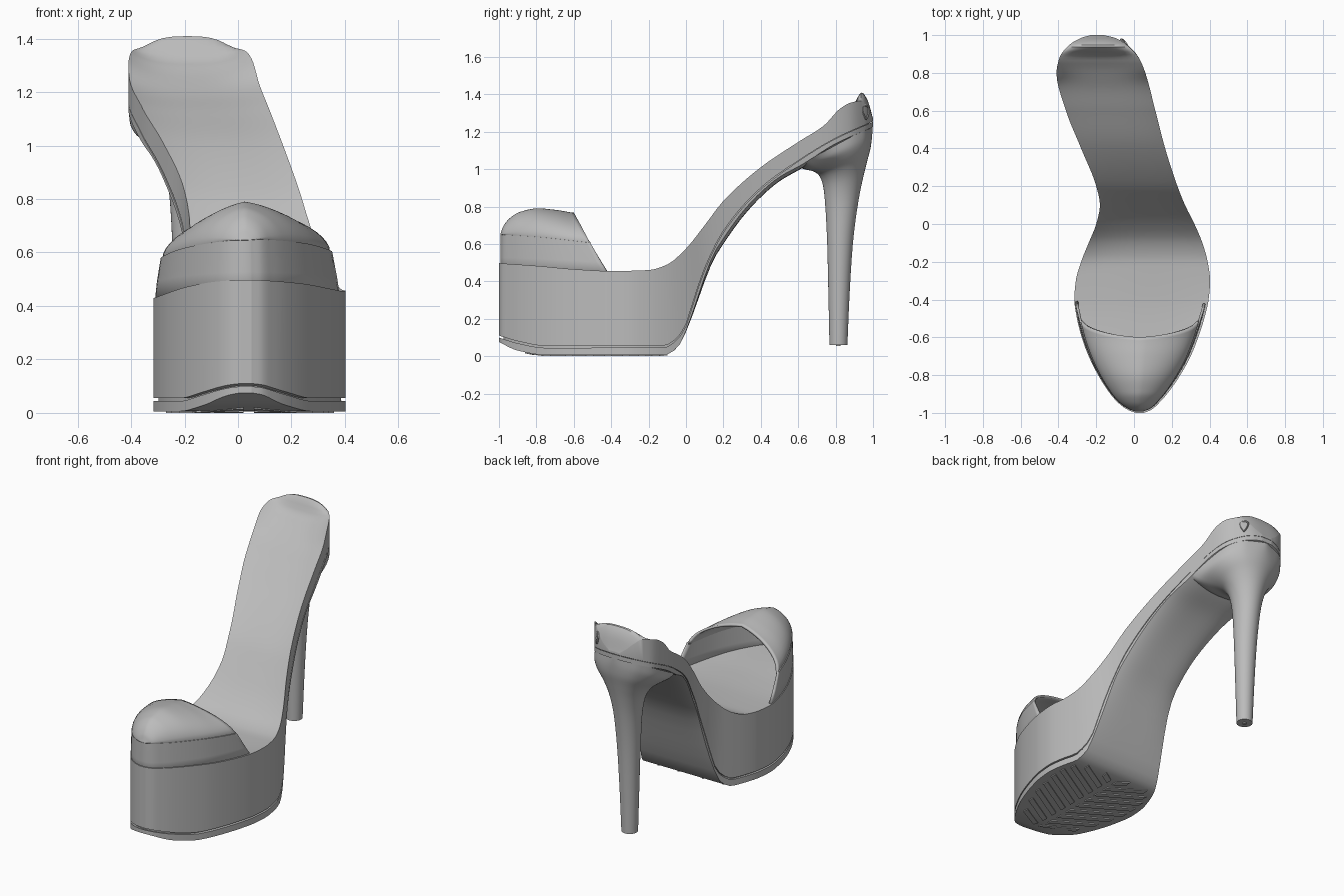
import bpy, bmesh, math
from mathutils import Vector

cube = bpy.data.objects.get("Cube")
if cube:
    bpy.data.objects.remove(cube, do_unlink=True)

grey = bpy.data.materials.new("plain grey")
grey.use_nodes = True
shade = (0.5, 0.5, 0.5, 1)
grey.diffuse_color = shade
grey.node_tree.nodes["Principled BSDF"].inputs["Base Color"].default_value = shade


def smooth_curve(points):
    """Return a monotone smooth interpolator through (position, value) pairs."""
    xs, vs = zip(*points)
    slopes = [(vs[i + 1] - vs[i]) / (xs[i + 1] - xs[i]) for i in range(len(xs) - 1)]
    tangents = [slopes[0]]
    for a, b in zip(slopes, slopes[1:]):
        tangents.append(2 * a * b / (a + b) if a * b > 0 else 0)
    tangents.append(slopes[-1])

    def value(x):
        x = min(max(x, xs[0]), xs[-1])
        i = 0
        while i < len(slopes) - 1 and x > xs[i + 1]:
            i += 1
        h = xs[i + 1] - xs[i]
        t = (x - xs[i]) / h
        s = t * t * (3 - 2 * t)
        bend = h * (tangents[i] * t * (1 - t) ** 2 - tangents[i + 1] * t * t * (1 - t))
        return vs[i] * (1 - s) + vs[i + 1] * s + bend
    return value


def finish(name, bm, angle=32):
    """Turn a bmesh into a smooth-shaded object with the shared material."""
    bmesh.ops.remove_doubles(bm, verts=bm.verts, dist=1e-5)
    bmesh.ops.recalc_face_normals(bm, faces=bm.faces)
    mesh = bpy.data.meshes.new(name)
    bm.to_mesh(mesh)
    bm.free()
    mesh.materials.append(grey)
    obj = bpy.data.objects.new(name, mesh)
    bpy.context.collection.objects.link(obj)
    bpy.ops.object.select_all(action='DESELECT')
    obj.select_set(True)
    bpy.context.view_layer.objects.active = obj
    bpy.ops.object.shade_smooth_by_angle(angle=math.radians(angle))
    return obj


def loft(name, rings, closed=True, caps=True):
    """Skin a list of rings, optionally closing each ring and capping the ends."""
    bm = bmesh.new()
    rows = [[bm.verts.new(p) for p in ring] for ring in rings]
    count = len(rows[0])
    for a, b in zip(rows, rows[1:]):
        for i in range(count if closed else count - 1):
            j = (i + 1) % count
            bm.faces.new((a[i], a[j], b[j], b[i]))
    if caps:
        bm.faces.new(rows[0])
        bm.faces.new(rows[-1])
    return finish(name, bm)


# Footprint: right and left edges along the length
right_edge = smooth_curve([
    (-1, .01), (-.985, -.03), (-.95, -.08), (-.9, -.125), (-.8, -.19), (-.7, -.24),
    (-.6, -.277), (-.5, -.302), (-.4, -.316), (-.3, -.308), (-.2, -.28), (-.1, -.24),
    (0, -.2), (.1, -.18), (.2, -.2), (.4, -.28), (.6, -.36), (.8, -.41), (.88, -.395),
    (.95, -.34), (.985, -.28), (1, -.23)])
left_edge = smooth_curve([
    (-1, .05), (-.985, .09), (-.95, .13), (-.9, .175), (-.8, .245), (-.7, .3),
    (-.6, .34), (-.5, .372), (-.4, .395), (-.3, .403), (-.2, .39), (-.1, .362),
    (0, .32), (.1, .27), (.2, .23), (.4, .165), (.6, .113), (.8, .06), (.88, .025),
    (.95, -.04), (.985, -.1), (1, -.16)])


def footprint(y):
    """Middle and half width of the sole at a station."""
    return (left_edge(y) + right_edge(y)) / 2, (left_edge(y) - right_edge(y)) / 2


def level(height):
    """A profile with the same value everywhere."""
    return lambda y: height


# Side profiles: footbed rim, lower edge of the body, underside of the outsole
rim = smooth_curve([
    (-1, .497), (-.8, .483), (-.6, .465), (-.4, .455), (-.2, .46), (-.1, .49), (0, .575),
    (.1, .7), (.2, .83), (.4, 1.01), (.6, 1.145), (.74, 1.235), (.82, 1.32),
    (.88, 1.355), (.94, 1.365), (.97, 1.335), (1, 1.27)])
body_base = smooth_curve([
    (-1, .11), (-.9, .08), (-.75, .055), (-.12, .055), (-.05, .095), (0, .17),
    (.05, .33), (.1, .47), (.2, .67), (.4, .9), (.6, 1.045), (.8, 1.165), (1, 1.255)])
underside = smooth_curve([
    (-1, .075), (-.9, .03), (-.75, .006), (-.12, .006), (-.05, .04), (0, .13),
    (.05, .26), (.1, .4), (.15, .52), (.2, .6), (.3, .74), (.4, .85), (.5, .935),
    (.62, 1.005), (.8, 1.125), (1, 1.225)])
dish = smooth_curve([(-1, 0), (-.5, .012), (.4, .012), (.6, .02), (.74, .028), (.82, .055),
                     (.88, .04), (.94, -.045), (.97, -.035), (1, 0)])
lean = smooth_curve([(-1, 0), (-.45, .025), (-.25, .025), (0, 0), (1, 0)])
crown = smooth_curve([(-1, 0), (-.05, 0), (.15, .03), (.6, .02), (1, 0)])
gap = smooth_curve([(-1, .011), (.4, .008), (.7, .002), (1, .002)])


def slab(name, top, bottom, scale=1, sink=level(0), tilt=level(0), bulge=level(0)):
    """Loft a sole-shaped layer between two side profiles."""
    across = [math.sin(math.pi * (i / 16 - 0.5)) for i in range(17)]
    rings = []
    for step in range(97):
        y = -math.cos(math.pi * step / 96)
        mid, half = footprint(y)
        upper, lower = [], []
        for u in across:
            x = mid + half * scale * u
            high = top(y) - sink(y) * (1 - abs(u) ** 3) - tilt(y) * max(0, -u) ** 2
            upper.append((x, y * (1 + scale) / 2, high))
            lower.append((x, y * (1 + scale) / 2, bottom(y) + bulge(y) * u ** 4))
        rings.append(upper + lower[::-1])
    return loft(name, rings)


slab("platform_and_footbed", rim, body_base, sink=dish, tilt=lean)
slab("groove_filler", lambda y: body_base(y) + .01, lambda y: body_base(y) - .02, scale=.95)
slab("outsole", lambda y: body_base(y) - gap(y), underside, bulge=crown)

# Toe cap: straight side walls, then a peaked dome with an oblique rear opening
crest = smooth_curve([(-1, .65), (-.985, .69), (-.95, .732), (-.9, .763), (-.8, .783),
                      (-.7, .775), (-.6, .76), (-.4, .75)])
seam = smooth_curve([(-1, .645), (-.8, .632), (-.5, .6), (-.4, .59)])
base = .41
section = [(-1, h, 0) for h in (0, .5, 1)]
for i in range(25):
    angle = math.pi * i / 24
    section.append((-math.cos(angle) * .982, 1,
                    .82 * math.sin(angle) + .18 * (1 - abs(math.cos(angle)))))
section += [(1, h, 0) for h in (1, .5, 0)]
rings = []
for step in range(41):
    forward = (step / 40) ** 2
    ring = []
    for u, wall, arch in section:
        end_z = base + .2 * wall + .155 * arch
        end_y = -.6 + (.765 - end_z) * .58
        y = -1 + forward * (end_y + 1)
        mid, half = footprint(y)
        # The first ring closes onto the centre line at the toe
        half *= (.96 - .02 * wall) * (step > 0)
        z = base + (seam(y) - base) * wall + (crest(y) - seam(y)) * arch
        z -= .025 * wall * max(0, -u) * forward ** .5
        ring.append((mid - .003 + half * u, y + .014 * (1 - forward), z))
    rings.append(ring)
toe_cap = loft("toe_cap", rings, closed=False, caps=False)
shell = toe_cap.modifiers.new("thickness", 'SOLIDIFY')
shell.thickness = .014
shell.offset = 0

# Heel: tilted rings blending from the footprint to a slim oval
# (front y, front z, back y, back z, half width, footprint share)
stages = [(.6, 1.02, .998, 1.235, .232, 1), (.63, 1.0, .996, 1.19, .222, .65),
          (.675, .99, .988, 1.12, .188, .2), (.71, .968, .968, 1.04, .142, .03),
          (.733, .91, .946, .95, .105, 0), (.745, .8, .922, .83, .081, 0),
          (.755, .6, .892, .6, .068, 0), (.762, .3, .873, .3, .056, 0),
          (.767, .06, .863, .06, .048, 0)]
tracks = [smooth_curve(list(enumerate(column))) for column in zip(*stages)]
rings = []
for step in range(33):
    yf, zf, yb, zb, oval, share = [track(step / 4) for track in tracks]
    ring = []
    for i in range(64):
        a = math.tau * i / 64
        t = (1 - math.cos(a)) / 2
        y = yf + (yb - yf) * t
        mid, half = footprint(y)
        reach = max(-1, min(1, 1.7 * math.sin(a))) * .99
        x = (-.176 + oval * math.sin(a)) * (1 - share) + (mid + half * reach) * share
        ring.append((x, y, zf + (zb - zf) * t))
    rings.append(ring)
loft("heel", rings)

# Small pin in the heel tip
bm = bmesh.new()
bmesh.ops.create_cone(bm, cap_ends=True, segments=16, radius1=.012, radius2=.012, depth=.01)
bmesh.ops.translate(bm, verts=bm.verts, vec=(-.176, .815, .058))
finish("heel_tip_pin", bm)

# Chevron tread bars under the forefoot, mirrored about a central spine
bm = bmesh.new()
spine = .04
for side in (-1, 1):
    for row in range(9):
        start = Vector((spine + side * .02, -.86 + row * .085))
        end = start.copy()
        while end.y < -.14 and right_edge(end.y) + .05 < end.x < left_edge(end.y) - .05:
            end += Vector((side * .01, .006))
        if (end - start).length < .05:
            continue
        corners = [start, end, end + Vector((0, .04)), start + Vector((0, .04))]
        low, high = [[bm.verts.new((c.x, c.y, underside(c.y) + dz)) for c in corners]
                     for dz in (-.006, .01)]
        bm.faces.new(low)
        bm.faces.new(high)
        for i in range(4):
            j = (i + 1) % 4
            bm.faces.new((low[i], low[j], high[j], high[i]))
finish("tread_bars", bm)

# Teardrop eyelet on the left of the heel cup
outward = Vector((.75, .65, .1)).normalized()
along = Vector((-.65, .75, 0)).normalized()
up = outward.cross(along)
centre = Vector((left_edge(.96) + .002, .961, 1.305))
rings = []
for i in range(25):
    a = math.tau * i / 24
    spoke = along * math.cos(a) * (.022 + .012 * math.sin(a)) + up * math.sin(a) * .036
    rings.append([centre + spoke * (1 + .16 * math.cos(b)) + outward * .006 * math.sin(b)
                  for b in (math.tau * k / 8 for k in range(8))])
loft("heel_eyelet", rings, caps=False)
